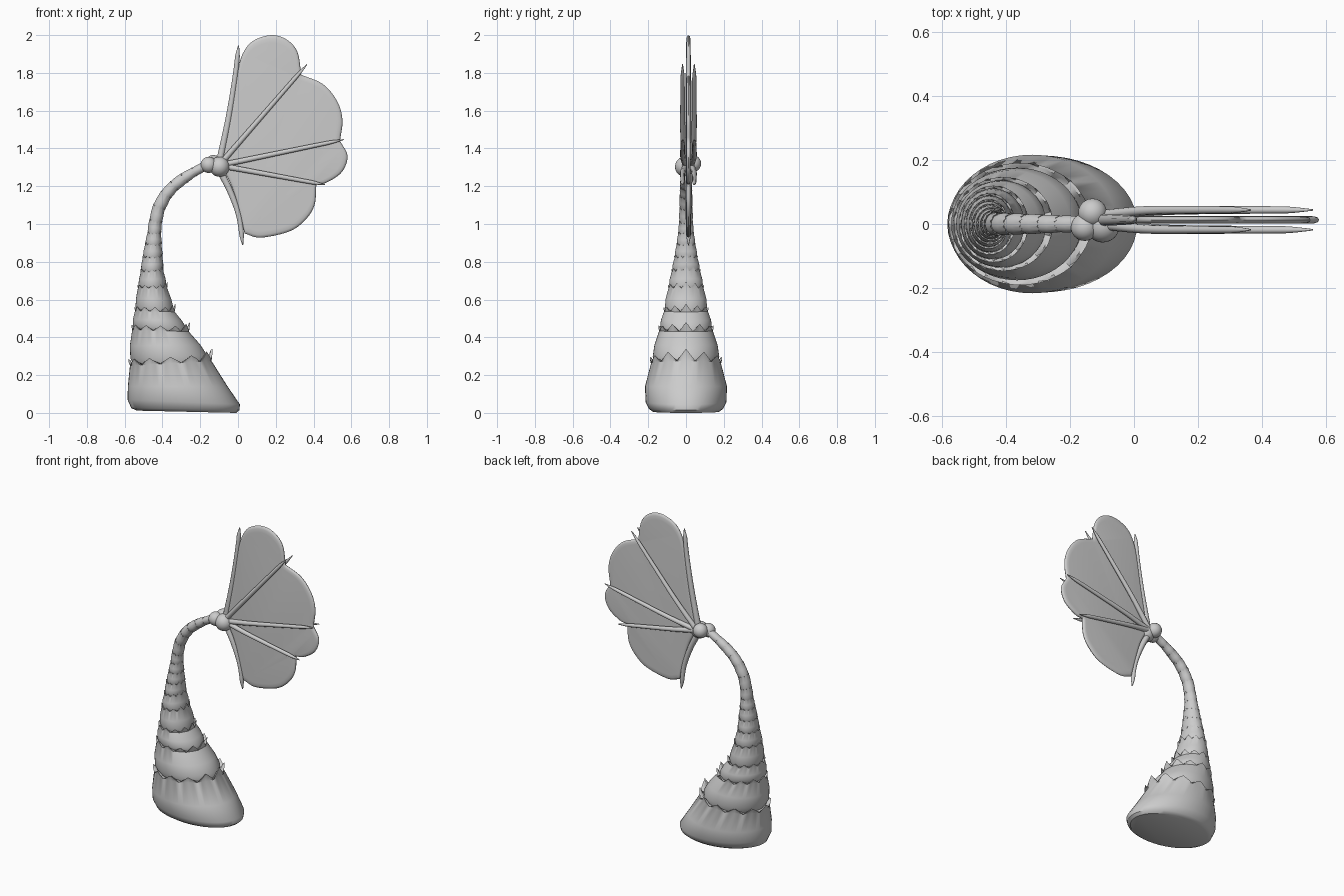
import bpy, bmesh, math
from mathutils import Vector

if "Cube" in bpy.data.objects:
    bpy.data.objects.remove(bpy.data.objects["Cube"])


def link(name, bm, angle=40):
    bmesh.ops.recalc_face_normals(bm, faces=bm.faces)
    me = bpy.data.meshes.new(name)
    bm.to_mesh(me)
    bm.free()
    ob = bpy.data.objects.new(name, me)
    bpy.context.collection.objects.link(ob)
    smooth(ob, angle)
    return ob


def smooth(ob, angle=40):
    bpy.ops.object.select_all(action='DESELECT')
    ob.select_set(True)
    bpy.context.view_layer.objects.active = ob
    bpy.ops.object.shade_smooth_by_angle(angle=math.radians(angle))


def loft(name, rings, angle=40):
    bm = bmesh.new()
    rows = [[bm.verts.new(p) for p in r] for r in rings]
    for a, b in zip(rows, rows[1:]):
        for i in range(len(a)):
            j = (i + 1) % len(a)
            bm.faces.new((a[i], a[j], b[j], b[i]))
    bm.faces.new(rows[0])
    bm.faces.new(rows[-1])
    return link(name, bm, angle)


def spline(pts, n=6):
    """Catmull-Rom samples through 2D points, last point left out."""
    p = [Vector(q) for q in pts]
    p = [2 * p[0] - p[1]] + p + [2 * p[-1] - p[-2]]
    out = []
    for a, b, c, d in zip(p, p[1:], p[2:], p[3:]):
        for k in range(n):
            t = k / n
            out.append(0.5 * (2 * b + (c - a) * t + (2 * a - 5 * b + 4 * c - d) * t * t
                              + (3 * b - a - 3 * c + d) * t ** 3))
    return out


SIDES, TEETH = 48, 12


def ring(s, scale=1.0, tooth=0.0):
    """Ellipse spanning left (xl, zl) to right (xr, zr), half depth b."""
    xl, zl, xr, zr, b = s
    c = Vector(((xl + xr) / 2, 0, (zl + zr) / 2))
    u = Vector(((xr - xl) / 2, 0, (zr - zl) / 2))
    n = Vector((-u.z, 0, u.x)).normalized()
    pts = []
    for i in range(SIDES):
        t = 2 * math.pi * i / SIDES
        wave = abs(2 * ((i * TEETH / SIDES) % 1) - 1)
        h = tooth * wave * (1 + 0.9 * max(0, math.cos(t)) ** 4)
        pts.append(c + (u * math.cos(t) + Vector((0, b, 0)) * math.sin(t)) * scale + n * h)
    return pts


def mix(a, b, t):
    return tuple(x + (y - x) * t for x, y in zip(a, b))


# Stalk: rims of the overlapping jagged sheaths
rims = [(-.572, .25, -.14, .275, .185), (-.56, .44, -.26, .43, .142),
        (-.545, .54, -.335, .535, .116), (-.53, .66, -.375, .66, .093),
        (-.515, .745, -.395, .75, .075), (-.505, .82, -.40, .82, .061),
        (-.492, .89, -.405, .885, .05), (-.48, .95, -.408, .945, .041),
        (-.47, 1.02, -.405, 1.0, .036), (-.45, 1.1, -.39, 1.07, .034),
        (-.41, 1.17, -.36, 1.13, .033), (-.36, 1.225, -.325, 1.175, .031),
        (-.305, 1.265, -.275, 1.215, .029), (-.25, 1.295, -.228, 1.25, .026),
        (-.19, 1.325, -.175, 1.28, .025), (-.13, 1.335, -.125, 1.29, .022)]
base = [(-.535, .012, -.01, 0, .175), (-.565, .025, .008, .015, .195),
        (-.585, .07, .01, .045, .214), (-.583, .14, -.055, .14, .217)]


def lip(s):
    h = 0.16 * s[4] + 0.004
    return [ring(s, 1.0), ring(s, 1.035, h), ring(s, 0.99, h * 0.9), ring(s, 0.9)]


loft("stalk_base", [ring(s) for s in base] + lip(rims[0]))
for k, (a, b) in enumerate(zip(rims, rims[1:])):
    loft(f"stalk_sheath_{k + 1}",
         [ring(a, 0.9), ring(mix(a, b, .2), 1.0), ring(mix(a, b, .55), 1.04)] + lip(b))

# Knuckle balls where stalk meets fan
for k, (x, y, z, r) in enumerate([(-.13, .035, 1.32, .045), (-.155, -.01, 1.313, .043),
                                  (-.098, -.005, 1.303, .053)]):
    bpy.ops.mesh.primitive_uv_sphere_add(segments=24, ring_count=16, radius=r, location=(x, y, z))
    ob = bpy.context.object
    ob.name = f"knuckle_{k + 1}"
    smooth(ob, 60)

# Fan membrane: scalloped outline, thin with rounded edges
MID = 0.013
parts = [
    [(-.09, 1.31), (-.04, 1.58), (.0, 1.82), (.035, 1.92), (.09, 1.975), (.18, 2.0),
     (.26, 1.975), (.315, 1.91), (.335, 1.79)],
    [(.335, 1.79), (.45, 1.74), (.525, 1.65), (.553, 1.55), (.54, 1.44)],
    [(.54, 1.44), (.58, 1.36), (.55, 1.275), (.47, 1.22), (.415, 1.21)],
    [(.415, 1.21), (.405, 1.1), (.355, 1.02), (.27, .96), (.12, .928), (.035, .95)],
    [(.035, .95), (.01, 1.05), (-.03, 1.19), (-.09, 1.31)]]
outline = [p for part in parts for p in spline(part)]
heart = Vector((.16, 1.42))


def slice_at(scale, y):
    return [Vector((q.x, MID + y, q.y)) for q in (heart + (p - heart) * scale for p in outline)]


loft("fan_membrane", [slice_at(.93, -.012), slice_at(.97, -.0105), slice_at(.99, -.007),
                      slice_at(1, 0), slice_at(.99, .007), slice_at(.97, .0105),
                      slice_at(.93, .012)], 60)


# Fan ribs: tapered rods, the inner three on both faces
def rib(name, pts, depth):
    cu = bpy.data.curves.new(name, 'CURVE')
    cu.dimensions = '3D'
    cu.bevel_depth, cu.bevel_resolution, cu.use_fill_caps = depth, 3, True
    path = spline(pts, 8) + [Vector(pts[-1])]
    sp = cu.splines.new('POLY')
    sp.points.add(len(path) - 1)
    for i, p in enumerate(path):
        t = i / (len(path) - 1)
        sp.points[i].co = (*p, 1)
        sp.points[i].radius = min(1 - 0.35 * t, 0.15 + 5 * (1 - t))
    ob = bpy.data.objects.new(name, cu)
    bpy.context.collection.objects.link(ob)
    bpy.ops.object.select_all(action='DESELECT')
    ob.select_set(True)
    bpy.context.view_layer.objects.active = ob
    bpy.ops.object.convert(target='MESH')
    smooth(bpy.context.object)


rib("edge_rib_top", [(-.1, MID, 1.32), (-.05, MID, 1.56), (-.015, MID, 1.78), (.003, MID, 1.945)], .019)
rib("edge_rib_bottom", [(-.1, MID, 1.29), (-.04, MID, 1.17), (.005, MID, 1.04), (.025, MID, .89)], .019)
for k, (x, z) in enumerate([(.365, 1.845), (.56, 1.447), (.46, 1.208)]):
    for side, face in ((-1, "front"), (1, "back")):
        pts = [(-.1 + (x + .1) * t, MID + side * o, 1.31 + (z - 1.31) * t)
               for t, o in ((0, .015), (.3, .029), (.65, .031), (1, .031))]
        rib(f"{face}_rib_{k + 1}", pts, .016)
